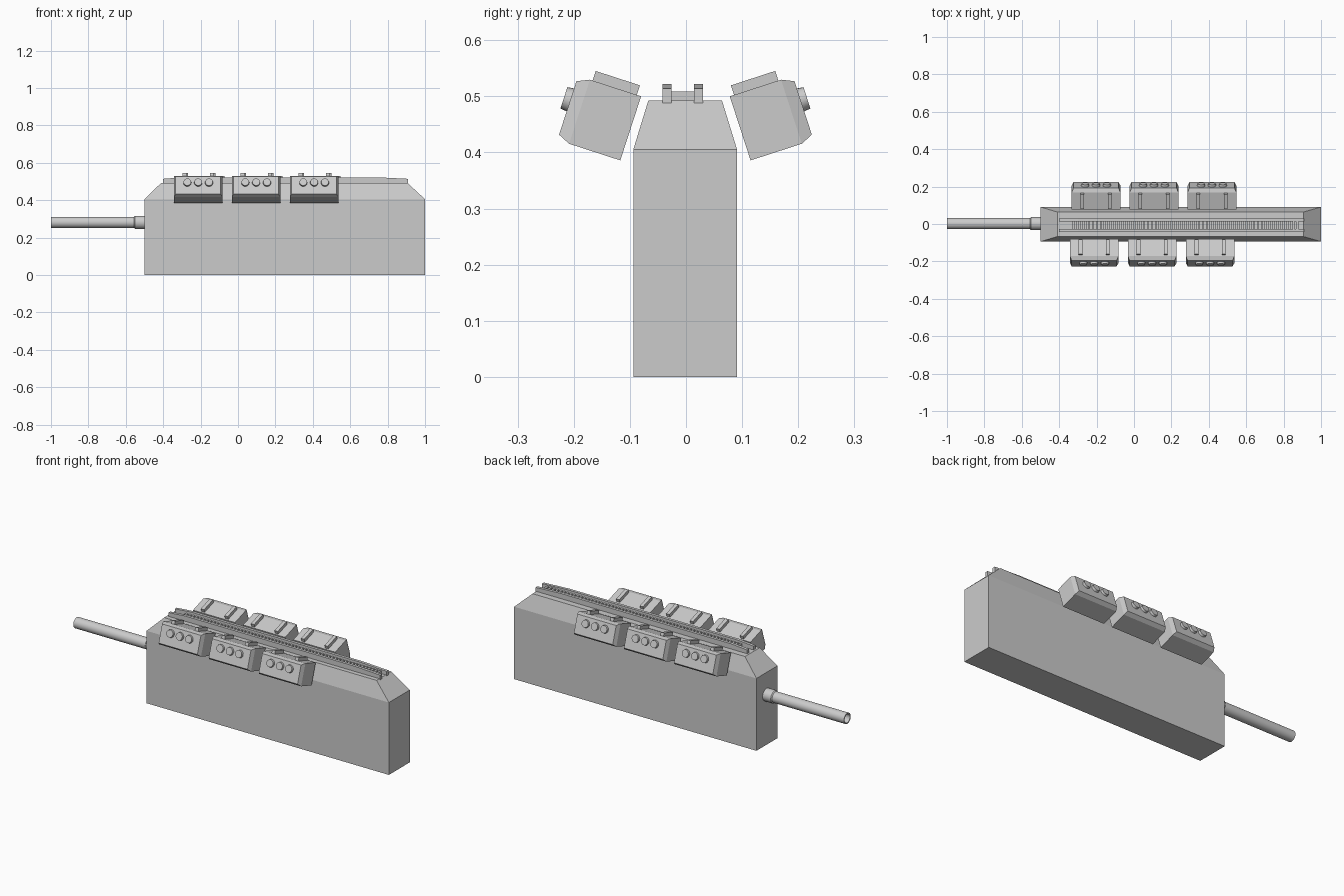
import bpy, bmesh, math
from mathutils import Matrix, Vector

cube = bpy.data.objects.get("Cube")
if cube:
    bpy.data.objects.remove(cube, do_unlink=True)

grey = bpy.data.materials.new("plain grey")
grey.use_nodes = True
grey.diffuse_color = (0.6, 0.6, 0.6, 1)
grey.node_tree.nodes["Principled BSDF"].inputs["Base Color"].default_value = (0.6, 0.6, 0.6, 1)


def finish(name, bm, matrix=None):
    if matrix:
        bm.transform(matrix)
    bmesh.ops.recalc_face_normals(bm, faces=bm.faces)
    mesh = bpy.data.meshes.new(name)
    bm.to_mesh(mesh)
    bm.free()
    mesh.materials.append(grey)
    obj = bpy.data.objects.new(name, mesh)
    bpy.context.collection.objects.link(obj)
    return obj


def add_box(bm, lo, hi):
    lo, hi = Vector(lo), Vector(hi)
    mat = Matrix.Translation((lo + hi) / 2) @ Matrix.Diagonal((*(hi - lo), 1))
    return bmesh.ops.create_cube(bm, size=1, matrix=mat)["verts"]


def smooth(obj):
    bpy.ops.object.select_all(action="DESELECT")
    obj.select_set(True)
    bpy.context.view_layer.objects.active = obj
    bpy.ops.object.shade_smooth_by_angle(angle=math.radians(40))


# Hull: tall block with a tapered roof
bm = bmesh.new()
add_box(bm, (-0.5, -0.094, 0), (1, 0.091, 0.405))
roof = max(bm.faces, key=lambda f: f.calc_center_median().z)
top = bmesh.ops.extrude_face_region(bm, geom=[roof])["geom"]
bmesh.ops.delete(bm, geom=[roof], context="FACES_ONLY")
for v in [g for g in top if isinstance(g, bmesh.types.BMVert)]:
    v.co.x = -0.41 if v.co.x < 0 else 0.905
    v.co.y += 0.027 if v.co.y < 0 else -0.027
    v.co.z = 0.493
finish("hull", bm)

# Barrel: hollow tube with a slightly wider collar, lathed about its axis
bm = bmesh.new()
profile = [(-0.49, 0.035), (-0.55, 0.035), (-0.555, 0.03), (-1, 0.03), (-1, 0.024), (-0.8, 0.024), (-0.8, 0)]
verts = [bm.verts.new((x, r, 0)) for x, r in profile]
edges = [bm.edges.new(pair) for pair in zip(verts, verts[1:])]
bmesh.ops.spin(bm, geom=verts + edges, cent=(0, 0, 0), axis=(1, 0, 0),
               angle=math.tau, steps=24, use_duplicate=False)
bmesh.ops.remove_doubles(bm, verts=bm.verts, dist=0.0001)
smooth(finish("barrel", bm, Matrix.Translation((0, 0.002, 0.281))))

# Roof rails, with their ends stepping down
for name, y in (("right_rail", -0.034), ("left_rail", 0.022)):
    bm = bmesh.new()
    add_box(bm, (-0.4, y - 0.008, 0.481), (0.91, y + 0.008, 0.514))
    cap = add_box(bm, (-0.4, y - 0.008, 0.514), (0.91, y + 0.008, 0.522))
    for v in cap:
        if v.co.z > 0.52:
            v.co.x += 0.1 if v.co.x < 0 else -0.16
    finish(name, bm)

# Ladder of rungs between the rails
bm = bmesh.new()
for i in range(58):
    x = -0.33 + i * 0.021
    add_box(bm, (x, -0.027, 0.488), (x + 0.012, 0.015, 0.509))
finish("rungs", bm)

# Tilted pods; local y points outward and local z up from the inner top edge
def pod(name, x, side):
    tilt = Matrix.Rotation(math.radians(18), 4, "X")
    place = (Matrix.Translation((x, -0.001, 0)) @ Matrix.Diagonal((1, side, 1, 1))
             @ Matrix.Translation((0, 0.079, 0.5)) @ tilt)

    # Case with a bevelled outer face
    bm = bmesh.new()
    add_box(bm, (-0.13, 0, -0.12), (0.13, 0.096, 0))
    outer = max(bm.faces, key=lambda f: f.calc_center_median().y)
    bmesh.ops.inset_region(bm, faces=[outer], thickness=0.014)
    for v in outer.verts:
        v.co.y = 0.118
    finish(name + "_case", bm, place)

    # Two straps on the top
    bm = bmesh.new()
    for cx in (-0.073, 0.073):
        add_box(bm, (cx - 0.01, 0.008, -0.002), (cx + 0.01, 0.091, 0.018))
    finish(name + "_straps", bm, place)

    # Three round ports on the outer face
    bm = bmesh.new()
    for cx in (-0.058, 0, 0.058):
        at = Matrix.Translation((cx, 0.122, -0.045)) @ Matrix.Rotation(math.radians(-90), 4, "X")
        bmesh.ops.create_cone(bm, cap_ends=True, segments=20, radius1=0.022,
                              radius2=0.02, depth=0.016, matrix=at)
    smooth(finish(name + "_ports", bm, place))


for i, place_name in enumerate(("front", "middle", "rear")):
    pod("right_" + place_name + "_pod", -0.213 + i * 0.31, -1)
    pod("left_" + place_name + "_pod", -0.203 + i * 0.31, 1)
